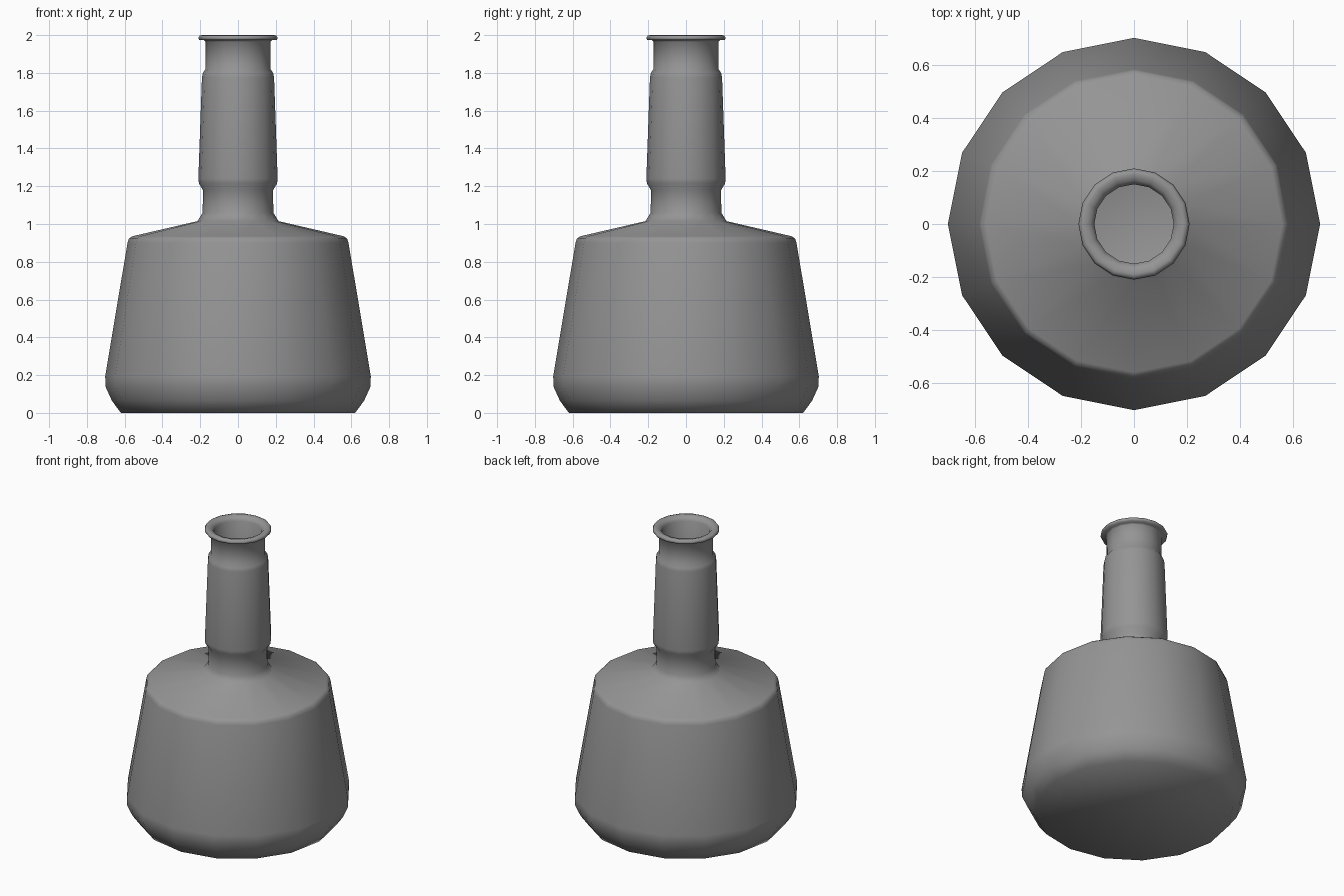
import bpy, bmesh
from math import cos, sin, pi

SIDES = 16

cube = bpy.data.objects.get("Cube")
if cube:
    bpy.data.objects.remove(cube, do_unlink=True)

# One plain grey for the whole vessel
grey = bpy.data.materials.new("plain_grey")
grey.use_nodes = True
colour = (0.3, 0.3, 0.3, 1)
grey.diffuse_color = colour
grey.node_tree.nodes["Principled BSDF"].inputs["Base Color"].default_value = colour

# Profile sections as (radius, height), running from the base up and back inside
base = [(0.62, 0), (0.668, 0.065), (0.702, 0.14), (0.703, 0.195)]
shoulder = [(0.585, 0.90), (0.578, 0.923), (0.56, 0.935), (0.215, 1.015)]
neck = [(0.187, 1.06), (0.186, 1.18)]
sleeve = [(0.207, 1.215), (0.21, 1.24), (0.191, 1.775), (0.186, 1.80), (0.172, 1.82)]
rim = [(0.171, 1.965), (0.18, 1.973), (0.205, 1.974), (0.21, 1.985),
       (0.203, 1.997), (0.19, 2.0), (0.165, 1.993), (0.15, 1.97)]
inside = [(0.15, 1.03), (0.54, 0.91), (0.67, 0.19), (0.6, 0.03)]


def lathe(name, profile, material):
    """Spin a profile about z, with a flat cap at each end."""
    bm = bmesh.new()
    rings = [[bm.verts.new((r * cos(2 * pi * i / SIDES), r * sin(2 * pi * i / SIDES), z))
              for i in range(SIDES)] for r, z in profile]
    for low, high in zip(rings, rings[1:]):
        for i in range(SIDES):
            j = (i + 1) % SIDES
            bm.faces.new((low[i], low[j], high[j], high[i]))
    bm.faces.new(rings[0][::-1])
    bm.faces.new(rings[-1])
    for face in bm.faces:
        face.smooth = True
    mesh = bpy.data.meshes.new(name)
    bm.to_mesh(mesh)
    bm.free()
    mesh.materials.append(material)
    obj = bpy.data.objects.new(name, mesh)
    bpy.context.collection.objects.link(obj)
    return obj


lathe("flask", base + shoulder + neck + sleeve + rim + inside, grey)
